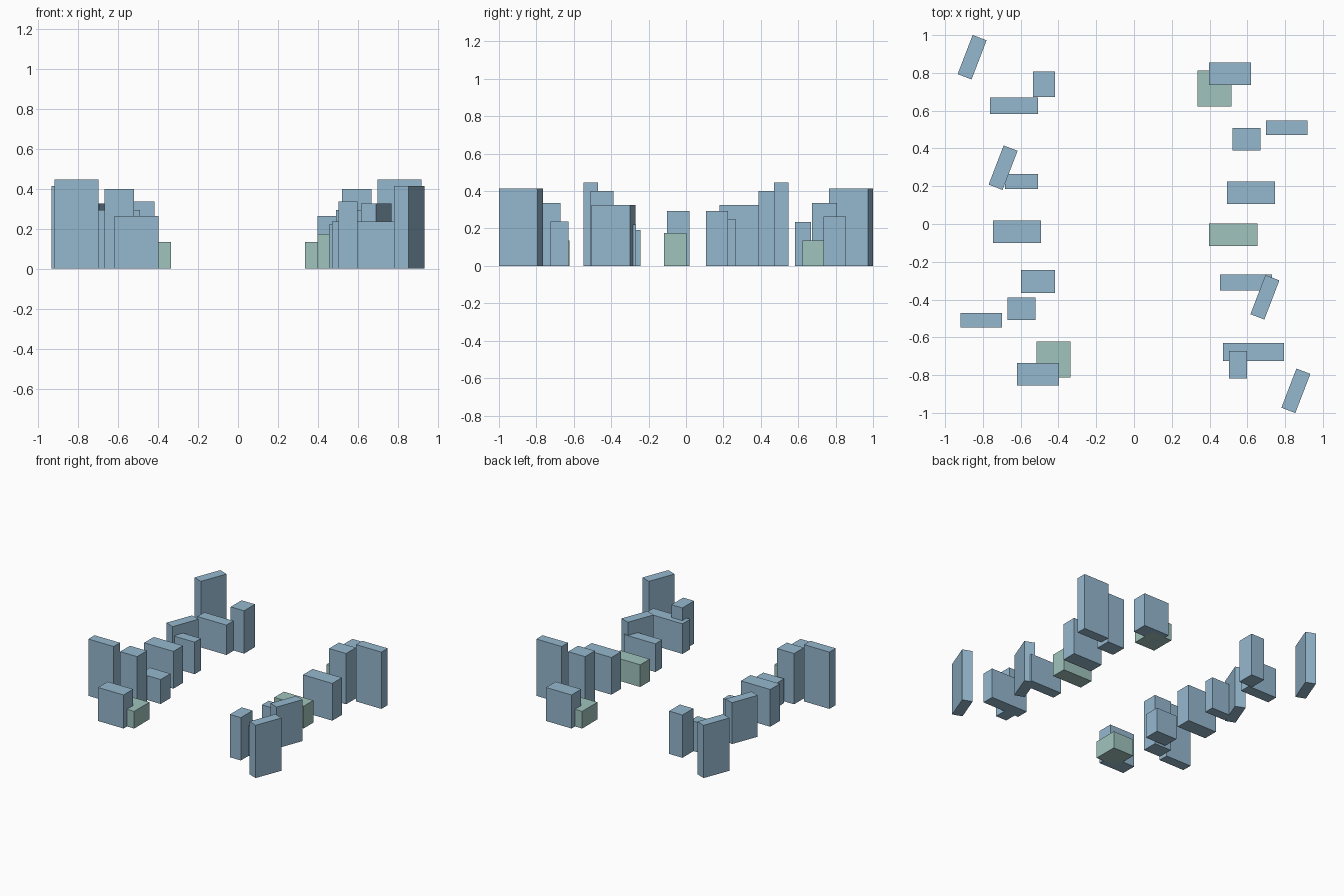
import bpy, math

if "Cube" in bpy.data.objects:
    bpy.data.objects.remove(bpy.data.objects["Cube"])


def material(name, color):
    m = bpy.data.materials.new(name)
    m.diffuse_color = (*color, 1)
    m.use_nodes = True
    m.node_tree.nodes["Principled BSDF"].inputs["Base Color"].default_value = m.diffuse_color
    return m


BLUE = material("dusty blue", (0.30, 0.48, 0.62))
GREEN = material("pale sage green", (0.35, 0.55, 0.51))


def block(name, size, x, y, mat=BLUE, angle=0):
    """Box standing on the ground, centred on x, y."""
    bpy.ops.mesh.primitive_cube_add(size=1, location=(x, y, size[2] / 2),
                                    rotation=(0, 0, math.radians(angle)))
    ob = bpy.context.object
    ob.name = name
    ob.scale = size
    bpy.ops.object.transform_apply(location=False, rotation=False, scale=True)
    ob.data.materials.append(mat)


# Blocks that appear once on each side, turned half round about the centre
PAIRS = [
    ("tall_panel", (0.221, 0.078, 0.447), 0.809, 0.509, BLUE),
    ("tall_pillar", (0.148, 0.121, 0.400), 0.595, 0.449, BLUE),
    ("end_block", (0.222, 0.120, 0.264), 0.508, 0.796, BLUE),
    ("low_green_block", (0.180, 0.190, 0.135), 0.425, 0.718, GREEN),
]
for name, size, x, y, mat in PAIRS:
    block("right_" + name, size, x, y, mat)
    block("left_" + name, size, -x, -y, mat)

# Angled slabs, all turned the same way
block("left_end_angled_slab", (0.079, 0.222, 0.415), -0.857, 0.883, BLUE, -21)
block("right_end_angled_slab", (0.079, 0.222, 0.415), 0.857, -0.883, BLUE, -21)
block("left_inner_angled_slab", (0.079, 0.222, 0.326), -0.693, 0.298, BLUE, -21)
block("right_inner_angled_slab", (0.079, 0.222, 0.326), 0.693, -0.388, BLUE, -21)

# Left row, back to front
block("left_back_pillar", (0.117, 0.135, 0.337), -0.476, 0.740)
block("left_back_wall", (0.254, 0.087, 0.235), -0.635, 0.625)
block("left_short_wall", (0.175, 0.078, 0.252), -0.595, 0.225)
block("left_middle_block", (0.255, 0.119, 0.293), -0.619, -0.041)
block("left_small_block", (0.180, 0.122, 0.192), -0.508, -0.304)

# Right row, back to front
block("right_middle_block", (0.255, 0.119, 0.293), 0.619, 0.166)
block("right_green_block", (0.257, 0.119, 0.175), 0.526, -0.058, GREEN)
block("right_long_wall", (0.275, 0.084, 0.222), 0.592, -0.310)
block("right_front_wall", (0.322, 0.096, 0.237), 0.632, -0.677)
block("right_front_pillar", (0.095, 0.146, 0.337), 0.550, -0.745)
